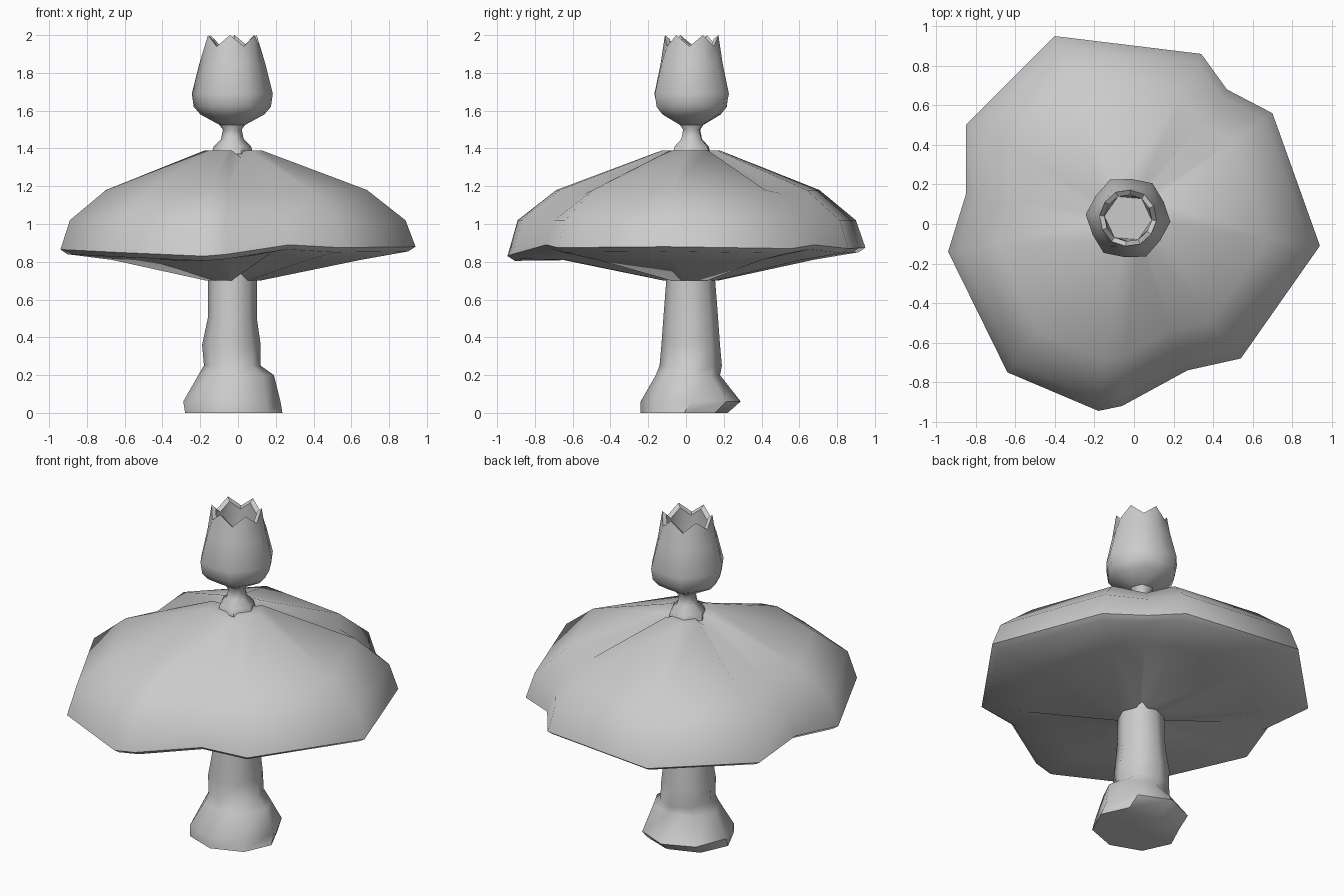
import bpy, bmesh, math
from mathutils import Vector

if "Cube" in bpy.data.objects:
    bpy.data.objects.remove(bpy.data.objects["Cube"])

CENTRE = Vector((-0.03, 0.03, 0))


def loft(name, rings, close_bottom=True, close_top=True, angle=50):
    """Skin a stack of equally sized point rings into one mesh."""
    bm = bmesh.new()
    loops = [[bm.verts.new(p) for p in ring] for ring in rings]
    n = len(loops[0])
    for a, b in zip(loops, loops[1:]):
        for i in range(n):
            j = (i + 1) % n
            bm.faces.new((a[i], a[j], b[j], b[i]))
    for use, loop in ((close_bottom, loops[0]), (close_top, loops[-1])):
        if use:
            mid = bm.verts.new(sum((v.co for v in loop), Vector()) / n)
            for i in range(n):
                bm.faces.new((loop[i], loop[(i + 1) % n], mid))
    bmesh.ops.recalc_face_normals(bm, faces=bm.faces)
    mesh = bpy.data.meshes.new(name)
    bm.to_mesh(mesh)
    bm.free()
    obj = bpy.data.objects.new(name, mesh)
    bpy.context.collection.objects.link(obj)
    bpy.ops.object.select_all(action='DESELECT')
    obj.select_set(True)
    bpy.context.view_layer.objects.active = obj
    bpy.ops.object.shade_smooth_by_angle(angle=math.radians(angle))
    return obj


def box_ring(x0, x1, y0, y1, z, n=8):
    """Ellipse-like ring touching the given extents."""
    pts = []
    for i in range(n):
        a = math.tau * i / n
        pts.append(((x0 + x1) / 2 + (x1 - x0) / 2 * math.cos(a),
                    (y0 + y1) / 2 + (y1 - y0) / 2 * math.sin(a), z))
    return pts


# Stem with a swollen, uneven foot
loft("mushroom_stem", [box_ring(*r) for r in (
    (-0.28, 0.235, -0.24, 0.22, 0.0),
    (-0.29, 0.225, -0.24, 0.29, 0.06),
    (-0.21, 0.19, -0.16, 0.18, 0.20),
    (-0.18, 0.12, -0.14, 0.19, 0.25),
    (-0.19, 0.12, -0.13, 0.18, 0.36),
    (-0.16, 0.10, -0.12, 0.17, 0.50),
    (-0.16, 0.10, -0.10, 0.15, 0.76))])

# Cap: irregular rim outline (x, y, z, notch flag), scaled up the dome
rim = [(-0.40, 0.95, 0.875, 0), (-0.85, 0.50, 0.86, 0), (-0.85, 0.15, 0.89, 1),
       (-0.94, -0.14, 0.865, 0), (-0.64, -0.75, 0.85, 0), (-0.18, -0.945, 0.83, 0),
       (-0.06, -0.92, 0.84, 0), (0.27, -0.74, 0.89, 1), (0.54, -0.68, 0.875, 0),
       (0.94, -0.11, 0.88, 0), (0.70, 0.56, 0.87, 0), (0.47, 0.68, 0.89, 1),
       (0.34, 0.86, 0.87, 0)]


def cap_ring(scale, z=None, dz=0.0, notch_dz=0.0):
    pts = []
    for x, y, rz, notch in rim:
        p = CENTRE * (1 - scale) + Vector((x, y, 0)) * scale
        p.z = (rz if z is None else z) + dz + notch * notch_dz
        pts.append(p)
    return pts


loft("mushroom_cap", [
    cap_ring(0.15, 0.70, notch_dz=0.04),
    cap_ring(0.70, 0.81, notch_dz=0.04),
    cap_ring(0.96, dz=-0.025),
    cap_ring(1.0),
    cap_ring(0.945, 1.02),
    cap_ring(0.735, 1.18, notch_dz=-0.02),
    cap_ring(0.16, 1.39, notch_dz=-0.04)], angle=60)


# Flower bud: hexagonal profile, twelve points so the petals can be jagged
def bud_ring(r, z, tip=0.0, flat=math.cos(math.pi / 6)):
    pts = []
    for i in range(12):
        a = math.radians(-5 + 30 * i)
        k = flat if i % 2 else 1.0
        pts.append(CENTRE + Vector((r * k * math.cos(a), r * k * math.sin(a),
                                    z + (tip if i % 2 else 0))))
    return pts


loft("flower_stalk", [bud_ring(r, z) for r, z in (
    (0.11, 1.37), (0.10, 1.41), (0.06, 1.45), (0.05, 1.50), (0.08, 1.54))])
loft("flower_petals", [
    bud_ring(0.06, 1.52),
    bud_ring(0.17, 1.58, flat=0.9),
    bud_ring(0.205, 1.62, flat=0.9),
    bud_ring(0.215, 1.69, flat=0.92),
    bud_ring(0.175, 1.85, flat=0.94),
    bud_ring(0.145, 1.94, tip=0.06, flat=0.98),
    bud_ring(0.12, 1.93, tip=0.05, flat=0.98),
    bud_ring(0.13, 1.85),
    bud_ring(0.12, 1.72)])
